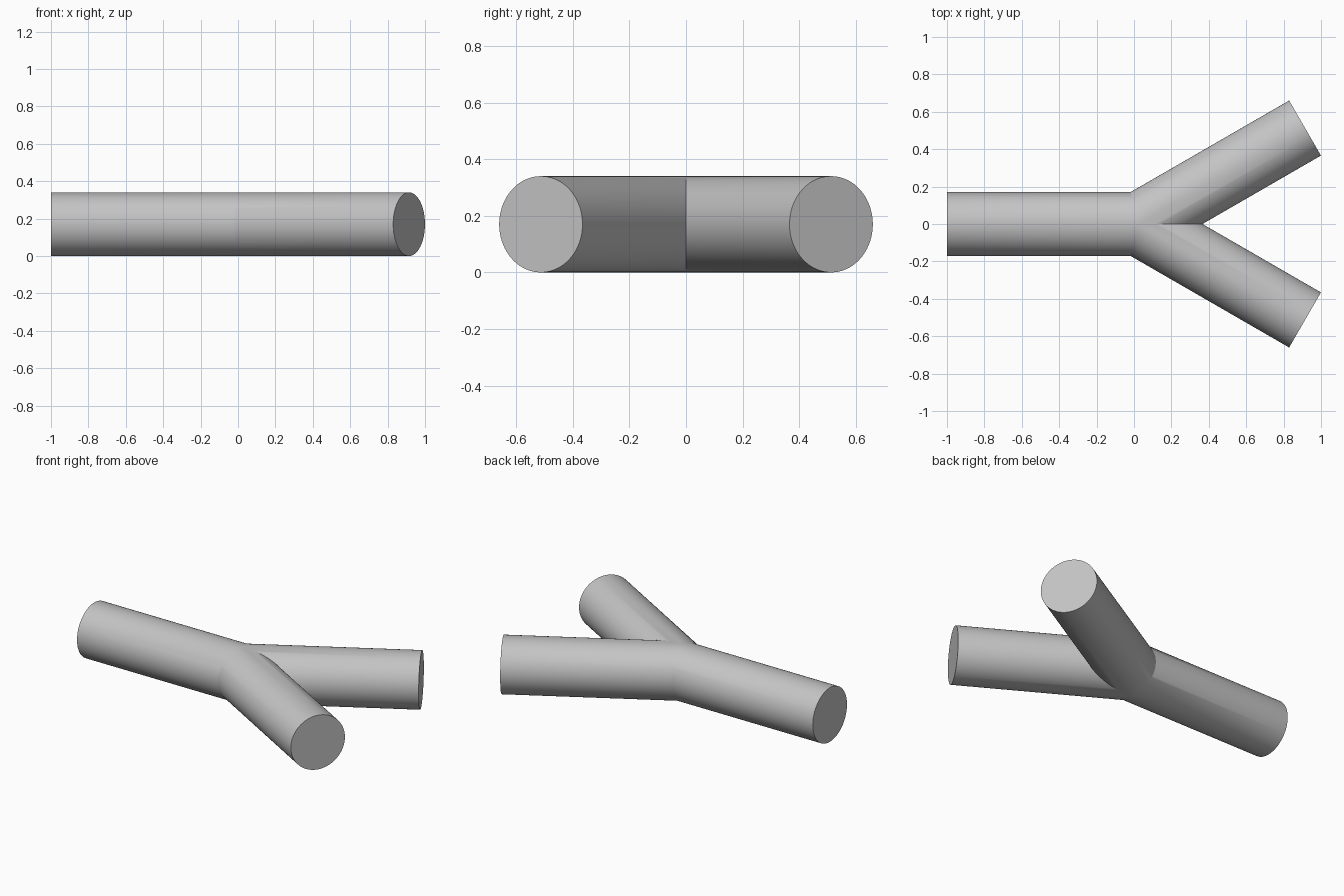
import bpy, bmesh, math
from mathutils import Vector

cube = bpy.data.objects.get("Cube")
if cube:
    bpy.data.objects.remove(cube, do_unlink=True)

RADIUS = 0.17
LENGTH = 1.026          # trunk and each arm
JOINT_X = LENGTH - 1
ANGLE = math.radians(30)
SIDES = 96

grey = bpy.data.materials.new("light_grey")
grey.use_nodes = True
grey.diffuse_color = (0.55, 0.55, 0.55, 1)
grey.node_tree.nodes["Principled BSDF"].inputs["Base Color"].default_value = (0.55, 0.55, 0.55, 1)


def ring(bm, centre, turn, stretch=1.0):
    """Circle of vertices across the pipe, turned about z."""
    across = Vector((-math.sin(turn), math.cos(turn), 0)) * RADIUS * stretch
    up = Vector((0, 0, RADIUS))
    steps = [math.tau * i / SIDES for i in range(SIDES)]
    return [bm.verts.new(centre + across * math.cos(a) + up * math.sin(a)) for a in steps]


# Mitred pipe: trunk end, joint, arm end
bm = bmesh.new()
joint = Vector((JOINT_X, 0, RADIUS))
arm_end = joint + Vector((math.cos(ANGLE), math.sin(ANGLE), 0)) * LENGTH
rings = [
    ring(bm, Vector((-1, 0, RADIUS)), 0),
    ring(bm, joint, ANGLE / 2, 1 / math.cos(ANGLE / 2)),
    ring(bm, arm_end, ANGLE),
]
for a, b in zip(rings, rings[1:]):
    for i in range(SIDES):
        j = (i + 1) % SIDES
        bm.faces.new((a[i], a[j], b[j], b[i]))
bm.faces.new(rings[0])
bm.faces.new(rings[-1])
bmesh.ops.recalc_face_normals(bm, faces=bm.faces)

# Keep the back half, then mirror it into a forked pipe
bmesh.ops.bisect_plane(bm, geom=bm.verts[:] + bm.edges[:] + bm.faces[:], dist=1e-5,
                       plane_co=(0, 0, 0), plane_no=(0, 1, 0), clear_inner=True)
bmesh.ops.mirror(bm, geom=bm.verts[:] + bm.edges[:] + bm.faces[:], axis='Y', merge_dist=1e-4)
bmesh.ops.remove_doubles(bm, verts=bm.verts, dist=1e-4)
bmesh.ops.recalc_face_normals(bm, faces=bm.faces)

mesh = bpy.data.meshes.new("forked_pipe")
bm.to_mesh(mesh)
bm.free()
mesh.materials.append(grey)
pipe = bpy.data.objects.new("forked_pipe", mesh)
bpy.context.collection.objects.link(pipe)

# Smooth barrels, sharp caps and crotch
bpy.ops.object.select_all(action='DESELECT')
pipe.select_set(True)
bpy.context.view_layer.objects.active = pipe
bpy.ops.object.shade_smooth_by_angle(angle=math.radians(25))
